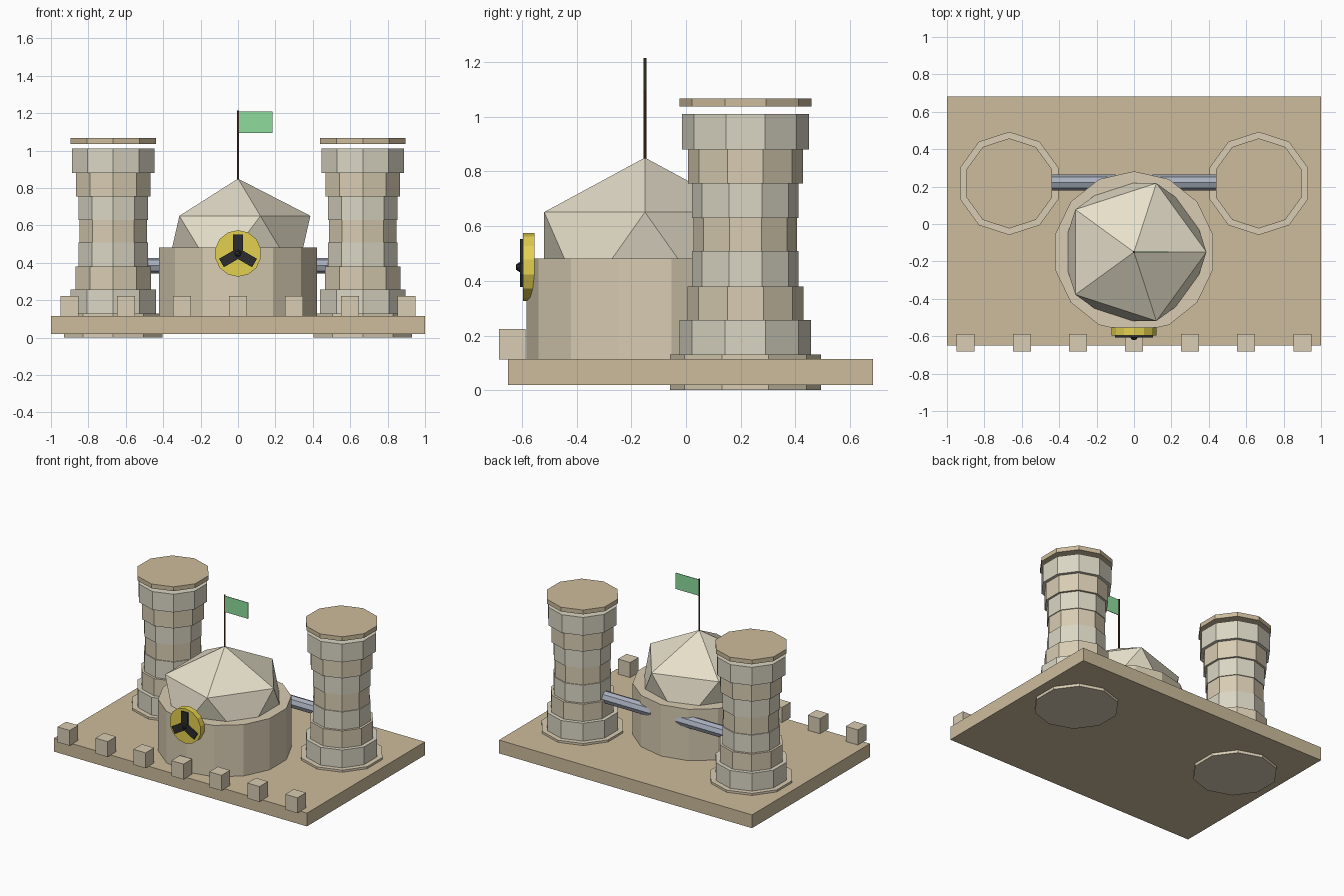
import bpy, bmesh, math
from mathutils import Matrix, Vector

if "Cube" in bpy.data.objects:
    bpy.data.objects.remove(bpy.data.objects["Cube"])


def material(name, code):
    m = bpy.data.materials.new(name)
    rgb = [int(code[i:i + 2], 16) / 255 for i in (0, 2, 4)]
    m.diffuse_color = [((c + 0.055) / 1.055) ** 2.4 for c in rgb] + [1]
    m.use_nodes = True
    m.node_tree.nodes["Principled BSDF"].inputs["Base Color"].default_value = m.diffuse_color
    return m


SAND = material("sand", "CDBC9C")
TAN = material("tan_stone", "D8CCB2")
LIGHT = material("light_stone", "DAD6C4")
CREAM = material("cream", "E6DFCA")
STEEL = material("steel", "A9B0BE")
YELLOW = material("yellow", "E3D050")
BLACK = material("black", "2C2C2E")
BROWN = material("brown", "5A3A2A")
GREEN = material("green", "8EDC9C")


def finish(name, bm, mats):
    bmesh.ops.recalc_face_normals(bm, faces=bm.faces)
    me = bpy.data.meshes.new(name)
    bm.to_mesh(me)
    bm.free()
    for m in mats:
        me.materials.append(m)
    ob = bpy.data.objects.new(name, me)
    bpy.context.collection.objects.link(ob)
    return ob


def add_prism(bm, n, r, z0, z1, mat_index=0, matrix=Matrix()):
    # n-sided prism with its first corner on +y
    rings = []
    for z in (z0, z1):
        rings.append([bm.verts.new(matrix @ Vector((r * math.sin(2 * math.pi * i / n),
                                                    r * math.cos(2 * math.pi * i / n), z)))
                      for i in range(n)])
    a, b = rings
    faces = [bm.faces.new(a), bm.faces.new(b)]
    for i in range(n):
        j = (i + 1) % n
        faces.append(bm.faces.new((a[i], a[j], b[j], b[i])))
    for f in faces:
        f.material_index = mat_index


def prism(name, n, r, z0, z1, mat, matrix=Matrix()):
    bm = bmesh.new()
    add_prism(bm, n, r, z0, z1, 0, matrix)
    return finish(name, bm, [mat])


def box(name, lo, hi, mat, matrix=Matrix()):
    bm = bmesh.new()
    bmesh.ops.create_cube(bm, size=1)
    for v in bm.verts:
        v.co = matrix @ Vector([(l + h) / 2 + c * (h - l) for c, l, h in zip(v.co, lo, hi)])
    return finish(name, bm, [mat])


def ico(name, centre, scale, mat):
    bm = bmesh.new()
    bmesh.ops.create_icosphere(bm, subdivisions=1, radius=1)
    for v in bm.verts:
        v.co = Vector([c + s * p for c, s, p in zip(centre, scale, v.co)])
    return finish(name, bm, [mat])


# Ground slab and front battlements
box("base_slab", (-1, -0.65, 0.02), (1, 0.683, 0.115), SAND)
for i in range(7):
    x = -0.9 + 0.3 * i
    box(f"battlement_{i + 1}", (x - 0.048, -0.683, 0.113), (x + 0.048, -0.587, 0.223), TAN)

# Towers: stacked rings of stone, alternating tint, with a floating cap
LEVELS = [0.13, 0.257, 0.38, 0.508, 0.63, 0.755, 0.88, 1.01]
RADII = [0.24, 0.212, 0.195, 0.189, 0.195, 0.21, 0.232]
for side, sx in (("left", -1), ("right", 1)):
    at = Matrix.Translation((0.667 * sx, 0.217, 0))
    prism(f"{side}_tower_foot", 10, 0.276, 0, 0.13, TAN, at)
    bm = bmesh.new()
    for i, r in enumerate(RADII):
        add_prism(bm, 10, r, LEVELS[i], LEVELS[i + 1], i % 2, at)
    finish(f"{side}_tower_wall", bm, [LIGHT, TAN])
    prism(f"{side}_tower_cap", 10, 0.241, 1.036, 1.067, SAND, at)
    # Pipe from tower into the central drum
    turn = Matrix.Translation((0, 0.222, 0.385)) @ Matrix.Rotation(sx * math.pi / 2, 4, 'Y')
    prism(f"{side}_pipe", 8, 0.042, 0.1, 0.55, STEEL, turn)

# Central drum and faceted dome
centre = Matrix.Translation((0, -0.15, 0))
prism("central_drum", 14, 0.432, 0.1, 0.482, TAN, centre)
ico("dome", (0, -0.15, 0.49), (0.433, 0.433, 0.36), CREAM)

# Flag
prism("flag_pole", 8, 0.006, 0.83, 1.215, BROWN, centre)
box("flag", (0, -0.152, 1.095), (0.185, -0.148, 1.21), GREEN)

# Fan disc with three blades and a hub on the front of the drum
face = Matrix.Translation((0, 0, 0.45)) @ Matrix.Rotation(math.pi / 2, 4, 'X')
prism("fan_disc", 14, 0.1245, 0.553, 0.596, YELLOW, face)
for i in range(3):
    spin = Matrix.Translation((0, 0, 0.45)) @ Matrix.Rotation(i * 2 * math.pi / 3, 4, 'Y')
    box(f"fan_blade_{i + 1}", (-0.026, -0.607, 0.005), (0.026, -0.59, 0.102), BLACK, spin)
ico("fan_hub", (0, -0.602, 0.45), (0.022, 0.022, 0.022), BLACK)
